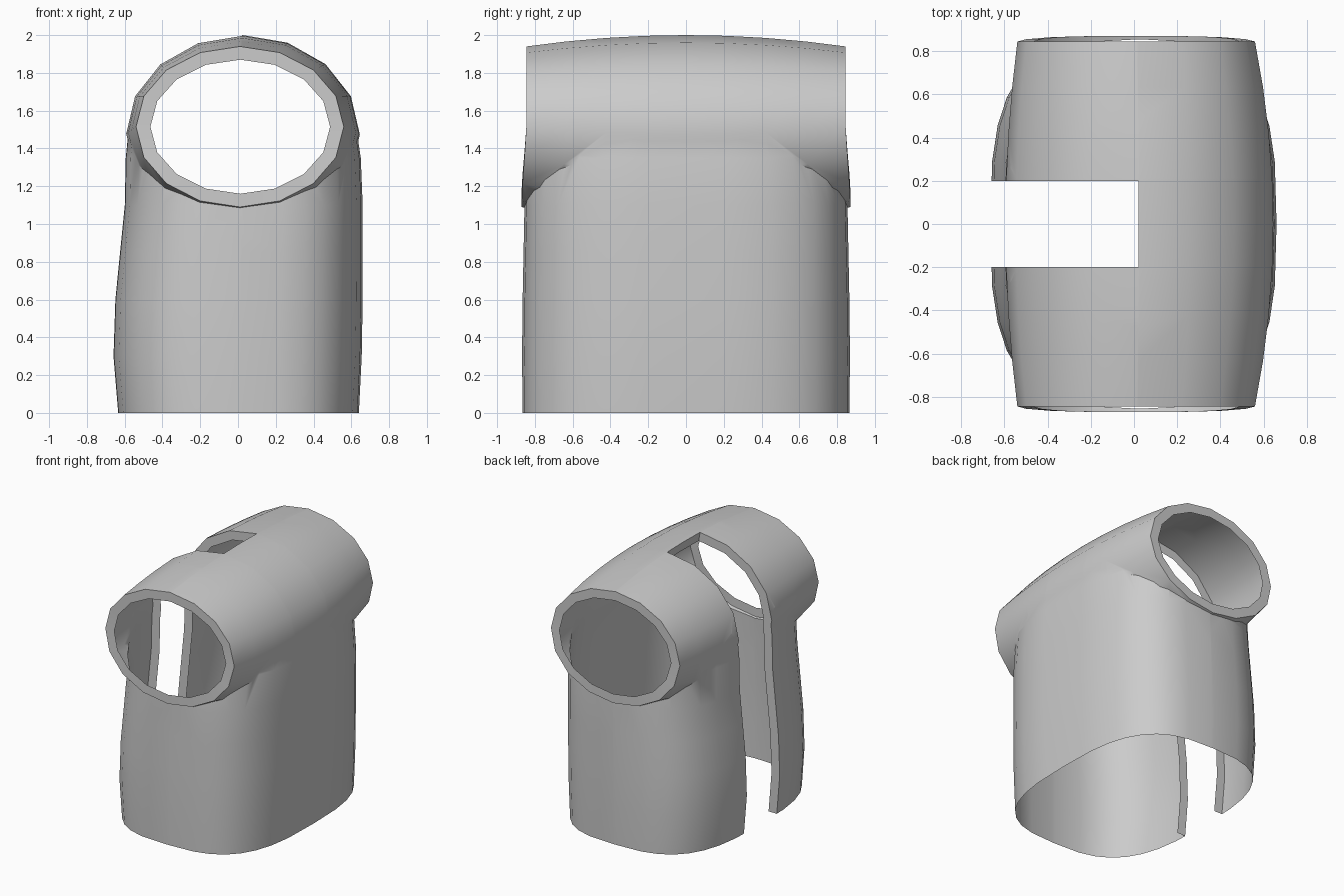
import bpy, bmesh
from math import sin, cos, pi, copysign
from mathutils import Vector

if "Cube" in bpy.data.objects:
    bpy.data.objects.remove(bpy.data.objects["Cube"])


def loft(name, rings):
    """Closed solid through a list of point rings, capped with fans."""
    bm = bmesh.new()
    loops = [[bm.verts.new(p) for p in r] for r in rings]
    n = len(loops[0])
    for a, b in zip(loops, loops[1:]):
        for i in range(n):
            j = (i + 1) % n
            bm.faces.new((a[i], a[j], b[j], b[i]))
    for loop in (loops[0], loops[-1]):
        c = bm.verts.new(sum((v.co for v in loop), Vector()) / n)
        for i in range(n):
            bm.faces.new((loop[i], loop[(i + 1) % n], c))
    bmesh.ops.recalc_face_normals(bm, faces=bm.faces[:])
    me = bpy.data.meshes.new(name)
    bm.to_mesh(me)
    bm.free()
    ob = bpy.data.objects.new(name, me)
    bpy.context.collection.objects.link(ob)
    return ob


# Upright trunk: rounded-rectangle sections (z, left, right, half depth)
def trunk_ring(z, xl, xr, ry, n=32):
    pts = []
    for i in range(n):
        c, s = cos(2 * pi * i / n), sin(2 * pi * i / n)
        px = copysign(abs(c) ** (2 / 3), c) if abs(c) > 1e-6 else 0
        py = copysign(abs(s) ** (2 / 3), s) if abs(s) > 1e-6 else 0
        pts.append(((xl + xr) / 2 + px * (xr - xl) / 2, py * ry, z))
    return pts


levels = [(0, -.64, .64, .865), (.3, -.665, .655, .868), (.6, -.655, .66, .865),
          (.85, -.63, .66, .86), (1.1, -.605, .66, .855), (1.35, -.6, .65, .838),
          (1.55, -.58, .62, .80), (1.72, -.49, .53, .70)]
body = loft("sleeve_body", [trunk_ring(*lv) for lv in levels])


# Cross tube: 16-sided ellipses along y, bulging in the middle
def tube_ring(k, n=16):
    t = k * k
    rx, cx, top, bot = .62 - .07 * t, .025 - .015 * t, 2 - .06 * t, .95 + .14 * t
    pts = []
    for i in range(n):
        a = 2 * pi * i / n
        z = (top + bot) / 2 + sin(a) * (top - bot) / 2
        y = k * (.845 + .025 * min(1, max(0, (1.5 - z) / .35)))
        pts.append((cx + rx * cos(a), y, z))
    return pts


tube = loft("cross_tube", [tube_ring(k / 4) for k in range(-4, 5)])

# Join the two solids
mod = body.modifiers.new("join", 'BOOLEAN')
mod.operation, mod.solver, mod.object = 'UNION', 'EXACT', tube
bpy.context.view_layer.objects.active = body
body.select_set(True)
bpy.ops.object.modifier_apply(modifier="join")
bpy.data.objects.remove(tube)

bm = bmesh.new()
bm.from_mesh(body.data)


# Open the bottom and both tube ends
def is_cap(f):
    c = f.calc_center_median()
    end = abs(c.y) > .83 and ((c.x - .01) / .55) ** 2 + ((c.z - 1.515) / .425) ** 2 < .9
    return end or all(v.co.z < .001 for v in f.verts)


bmesh.ops.delete(bm, geom=[f for f in bm.faces if is_cap(f)], context='FACES')

# Slot down the left side
for co, no in (((0, .2, 0), (0, 1, 0)), ((0, -.2, 0), (0, 1, 0)), ((.02, 0, 0), (1, 0, 0))):
    bmesh.ops.bisect_plane(bm, geom=bm.verts[:] + bm.edges[:] + bm.faces[:],
                           dist=1e-5, plane_co=co, plane_no=no)
hole = [f for f in bm.faces if f.calc_center_median().x < .02
        and abs(f.calc_center_median().y) < .2]
bmesh.ops.delete(bm, geom=hole, context='FACES')
bm.normal_update()


# Inward lips around the tube ends and the slot (bottom stays thin)
def lip(test, move):
    edges = [e for e in bm.edges if e.is_boundary and all(test(v.co) for v in e.verts)]
    target = {tuple(v.co): move(v) for e in edges for v in e.verts}
    out = bmesh.ops.extrude_edge_only(bm, edges=edges)["geom"]
    for v in [g for g in out if isinstance(g, bmesh.types.BMVert)]:
        v.co = target[tuple(v.co)]


def ring_move(v):
    return Vector((.012 + (v.co.x - .01) * .865, v.co.y, 1.515 + (v.co.z - 1.515) * .835))


def slot_move(v):
    n = Vector((v.normal.x, 0, v.normal.z)).normalized()
    if v.co.z < .01:
        n = Vector((-1, 0, 0))
    return v.co - n * .07


lip(lambda c: abs(c.y) > .8 and c.z > 1.05, ring_move)
lip(lambda c: abs(c.y) < .201 and c.x < .021 and (c.z > .001 or abs(c.y) > .199), slot_move)

bmesh.ops.recalc_face_normals(bm, faces=bm.faces[:])
bm.to_mesh(body.data)
bm.free()
bpy.ops.object.shade_smooth_by_angle(angle=0.75)
